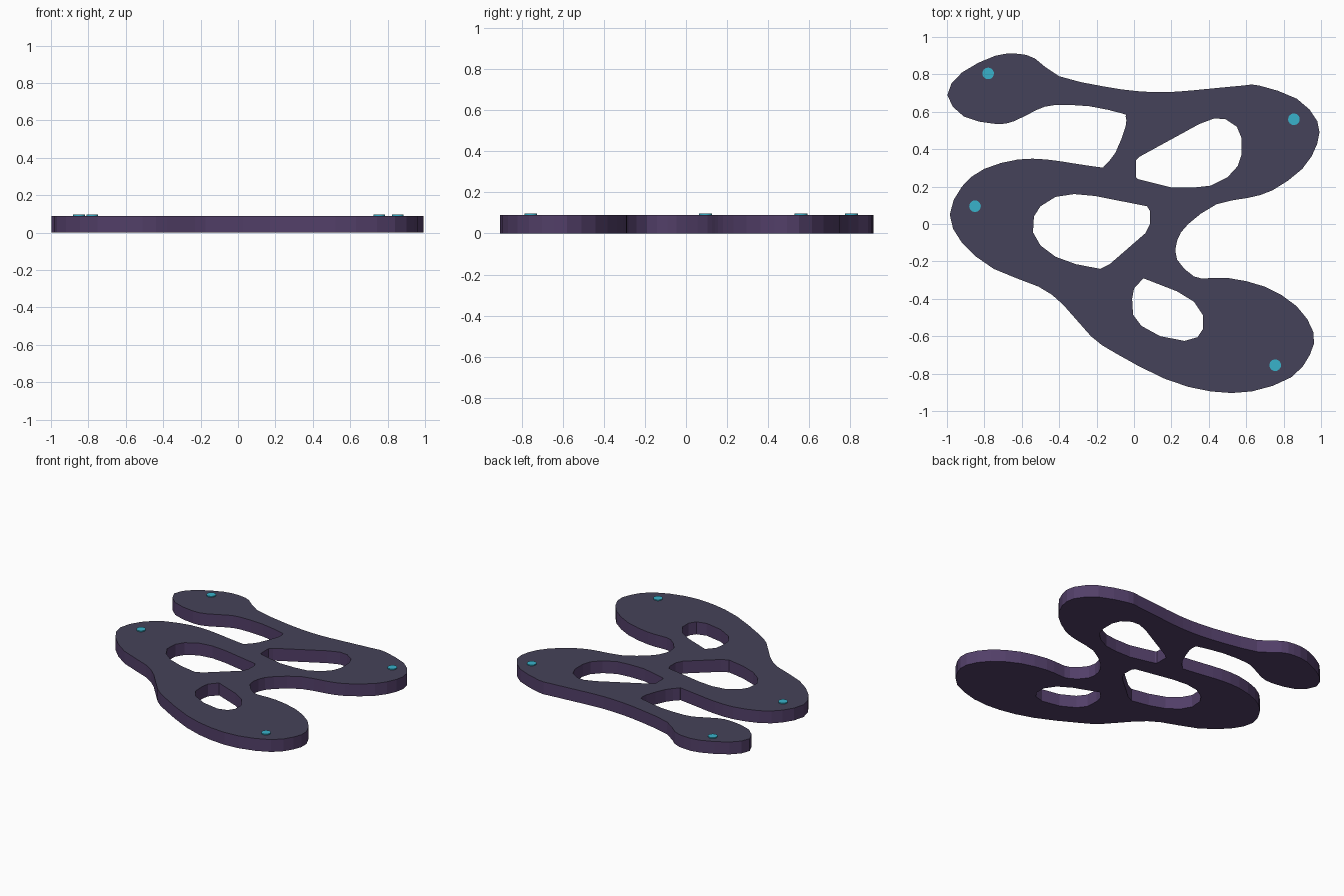
import bpy, bmesh
from mathutils import Vector

HEIGHT = 0.09


def material(name, color):
    mat = bpy.data.materials.new(name)
    mat.diffuse_color = (*color, 1)
    return mat


purple = material("purple", (0.085, 0.05, 0.14))
slate = material("slate", (0.06, 0.055, 0.1))
teal = material("teal", (0.04, 0.45, 0.6))


def rounded(points):
    """Insert one Catmull-Rom midpoint between each pair of profile points."""
    out, n = [], len(points)
    for i in range(n):
        a, b, c, d = (Vector(points[(i + k) % n]) for k in (-1, 0, 1, 2))
        out += [b, (9 * (b + c) - a - d) / 16]
    return out


# Outer edge, clockwise from the upper left lobe
outline = [
    (-0.998, 0.69), (-0.92, 0.81), (-0.74, 0.90), (-0.62, 0.91), (-0.53, 0.885),
    (-0.40, 0.79), (-0.16, 0.735), (0.02, 0.71), (0.17, 0.705), (0.32, 0.715),
    (0.58, 0.74), (0.67, 0.74), (0.87, 0.67), (0.98, 0.55), (0.98, 0.43),
    (0.90, 0.295), (0.74, 0.18), (0.61, 0.14), (0.44, 0.105), (0.29, 0.0),
    (0.23, -0.09), (0.23, -0.19), (0.32, -0.28), (0.40, -0.29), (0.51, -0.29),
    (0.70, -0.335), (0.87, -0.44), (0.96, -0.58), (0.94, -0.70), (0.84, -0.82),
    (0.63, -0.895), (0.41, -0.895), (0.17, -0.83), (-0.10, -0.69), (-0.23, -0.60),
    (-0.38, -0.43), (-0.51, -0.335), (-0.75, -0.24), (-0.92, -0.10), (-0.985, 0.05),
    (-0.92, 0.20), (-0.80, 0.295), (-0.62, 0.345), (-0.47, 0.345), (-0.33, 0.325),
    (-0.18, 0.303), (-0.16, 0.31), (-0.10, 0.38), (-0.045, 0.52), (-0.045, 0.575),
    (-0.06, 0.59), (-0.24, 0.63), (-0.43, 0.635), (-0.52, 0.61), (-0.64, 0.55),
    (-0.74, 0.535), (-0.91, 0.575),
]

# Three openings
openings = [
    [(0.01, 0.34), (0.03, 0.36), (0.35, 0.535), (0.43, 0.565), (0.49, 0.56),
     (0.55, 0.52), (0.575, 0.46), (0.575, 0.37), (0.555, 0.31), (0.50, 0.25),
     (0.41, 0.205), (0.32, 0.195), (0.20, 0.195), (0.02, 0.24), (0.01, 0.25)],
    [(-0.535, 0.04), (-0.50, 0.095), (-0.42, 0.145), (-0.32, 0.16), (-0.21, 0.15),
     (0.07, 0.095), (0.085, 0.07), (0.085, 0.0), (0.06, -0.05), (-0.13, -0.215),
     (-0.18, -0.24), (-0.31, -0.215), (-0.42, -0.175), (-0.50, -0.115), (-0.54, -0.045)],
    [(0.05, -0.29), (0.0, -0.345), (-0.01, -0.40), (-0.005, -0.485), (0.04, -0.545),
     (0.14, -0.60), (0.27, -0.625), (0.34, -0.605), (0.37, -0.56), (0.37, -0.49),
     (0.32, -0.415), (0.23, -0.36)],
]

# Pierced plate: fill between the loops, then raise it
bm = bmesh.new()
edges = []
for loop in [rounded(outline)] + openings:
    vs = [bm.verts.new((p[0], p[1], 0)) for p in loop]
    edges += [bm.edges.new((vs[i - 1], vs[i])) for i in range(len(vs))]
bmesh.ops.triangle_fill(bm, edges=edges, use_beauty=True, normal=(0, 0, 1))
raised = bmesh.ops.extrude_face_region(bm, geom=bm.faces[:], use_keep_orig=True)["geom"]
bmesh.ops.translate(bm, vec=(0, 0, HEIGHT),
                    verts=[g for g in raised if isinstance(g, bmesh.types.BMVert)])
bmesh.ops.recalc_face_normals(bm, faces=bm.faces[:])
for f in bm.faces:
    f.material_index = 1 if f.normal.z > 0.5 else 0
mesh = bpy.data.meshes.new("plate")
bm.to_mesh(mesh)
bm.free()
mesh.materials.append(purple)
mesh.materials.append(slate)
plate = bpy.data.objects.new("plate", mesh)
bpy.context.collection.objects.link(plate)

# Small round studs near the lobe ends
for i, (x, y) in enumerate([(-0.78, 0.805), (0.855, 0.56), (-0.85, 0.095), (0.755, -0.755)]):
    bpy.ops.mesh.primitive_cylinder_add(vertices=24, radius=0.031, depth=0.016,
                                        location=(x, y, HEIGHT - 0.001))
    stud = bpy.context.object
    stud.name = f"stud_{i + 1}"
    stud.data.materials.append(teal)
    bpy.ops.object.shade_smooth_by_angle()
